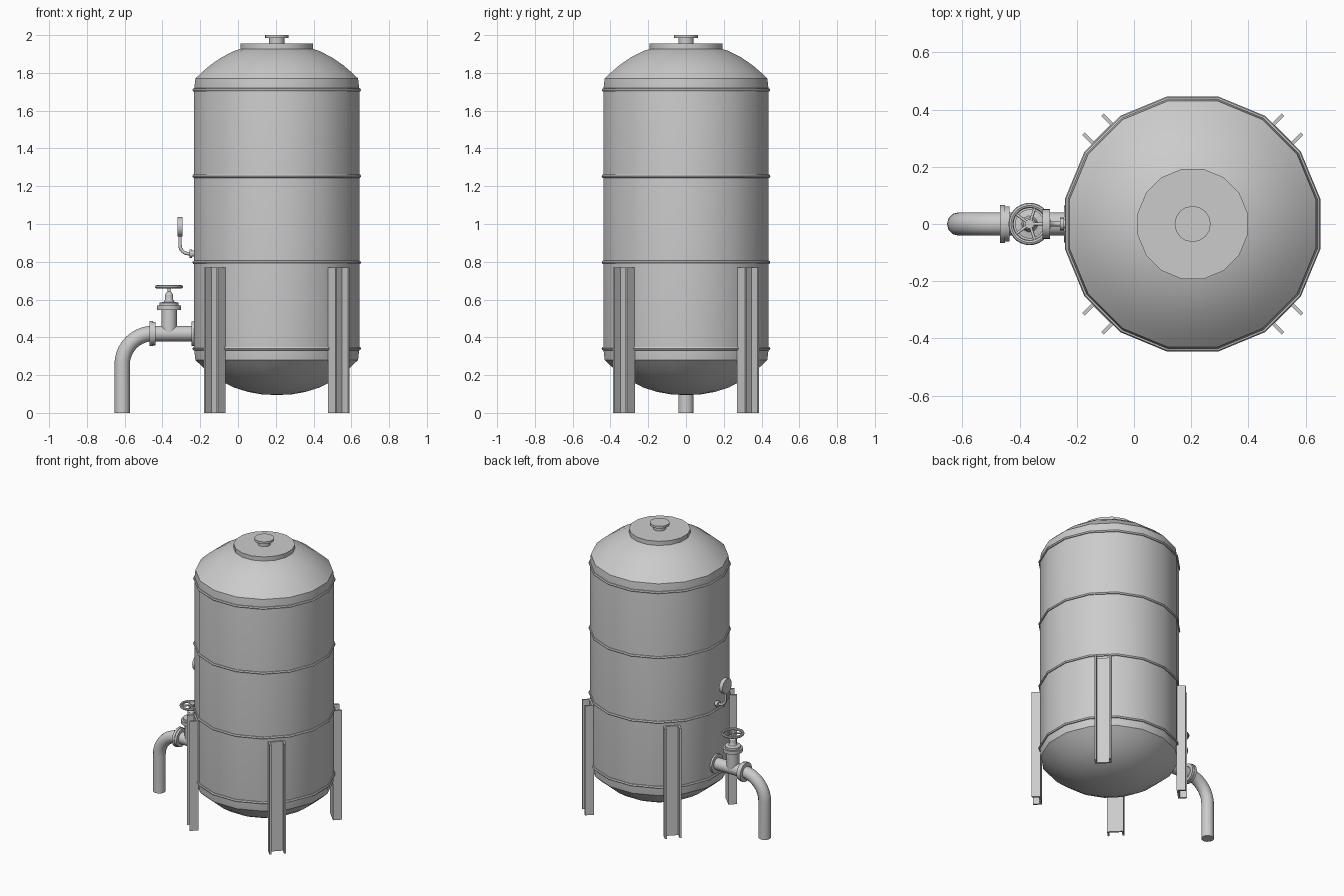
import bpy
import bmesh
from math import pi, sin, cos, radians
from mathutils import Vector, Matrix

if "Cube" in bpy.data.objects:
    bpy.data.objects.remove(bpy.data.objects["Cube"], do_unlink=True)

steel = bpy.data.materials.new("grey_steel")
steel.use_nodes = True
GREY = (0.6, 0.6, 0.6, 1)
steel.diffuse_color = GREY
steel.node_tree.nodes["Principled BSDF"].inputs["Base Color"].default_value = GREY

CX = 0.205          # tank axis
SIDES = 16
HALF = pi / SIDES
R = 0.446           # shell corner radius
PIPE_Z = 0.42
VALVE_X = -0.365


def finish(ob):
    """Give the part its material and smooth shading with sharp edges."""
    ob.data.materials.clear()
    ob.data.materials.append(steel)
    bpy.ops.object.select_all(action="DESELECT")
    ob.select_set(True)
    bpy.context.view_layer.objects.active = ob
    bpy.ops.object.shade_smooth_by_angle(angle=radians(32))
    return ob


def from_bmesh(name, bm):
    bmesh.ops.recalc_face_normals(bm, faces=bm.faces)
    mesh = bpy.data.meshes.new(name)
    bm.to_mesh(mesh)
    bm.free()
    ob = bpy.data.objects.new(name, mesh)
    bpy.context.collection.objects.link(ob)
    return finish(ob)


def lathe(name, profile, origin, sides=24, axis=(0, 0, 1), turn=0.0, closed=False):
    """Spin (radius, height) points around an axis; open profiles get end caps."""
    bm = bmesh.new()
    rings = []
    for r, h in profile:
        rings.append([bm.verts.new((r * cos(turn + 2 * pi * i / sides),
                                    r * sin(turn + 2 * pi * i / sides), h))
                      for i in range(sides)])
    pairs = list(zip(rings, rings[1:]))
    if closed:
        pairs.append((rings[-1], rings[0]))
    else:
        bm.faces.new(rings[0])
        bm.faces.new(rings[-1])
    for a, b in pairs:
        for i in range(sides):
            j = (i + 1) % sides
            bm.faces.new((a[i], a[j], b[j], b[i]))
    rot = Vector((0, 0, 1)).rotation_difference(Vector(axis)).to_matrix().to_4x4()
    bm.transform(Matrix.Translation(origin) @ rot)
    return from_bmesh(name, bm)


def disc(name, r, start, length, axis=(0, 0, 1), sides=24, turn=0.0):
    return lathe(name, [(r, 0), (r, length)], start, sides, axis, turn)


def tube(name, points, r):
    """Round bar along a path."""
    curve = bpy.data.curves.new(name, "CURVE")
    curve.dimensions = "3D"
    curve.bevel_depth = r
    curve.bevel_resolution = 4
    curve.use_fill_caps = True
    line = curve.splines.new("POLY")
    line.points.add(len(points) - 1)
    for p, co in zip(line.points, points):
        p.co = (*co, 1)
    ob = bpy.data.objects.new(name, curve)
    bpy.context.collection.objects.link(ob)
    bpy.ops.object.select_all(action="DESELECT")
    ob.select_set(True)
    bpy.context.view_layer.objects.active = ob
    bpy.ops.object.convert(target="MESH")
    return finish(bpy.context.view_layer.objects.active)


def bend(cx, cz, r, a0, a1, steps=10):
    """Arc points in the xz plane."""
    angles = [radians(a0 + (a1 - a0) * i / steps) for i in range(steps + 1)]
    return [(cx + r * cos(a), 0, cz + r * sin(a)) for a in angles]


# Tank shell with matching domed ends
LOW, HIGH = 0.34, 1.71
end = [(R, 0.0), (R * 0.985, 0.06), (0.405, 0.092), (0.36, 0.130), (0.30, 0.171),
       (0.23, 0.206), (0.155, 0.229), (0.08, 0.242), (0.01, 0.245)]
shell = [(r, LOW - h) for r, h in reversed(end)] + [(r, HIGH + h) for r, h in end]
lathe("tank_shell", shell, (CX, 0, 0), SIDES, turn=HALF)

# Weld bands
for i, z in enumerate((LOW, 0.797, 1.253, HIGH)):
    band = [(R - 0.01, -0.01), (R + 0.005, -0.008), (R + 0.009, 0),
            (R + 0.005, 0.008), (R - 0.01, 0.01)]
    lathe(f"weld_band_{i + 1}", band, (CX, 0, z), SIDES, turn=HALF, closed=True)

# Manhole cover and top vent
disc("manhole_cover", 0.196, (CX, 0, 1.92), 0.036, sides=SIDES, turn=HALF)
disc("vent_neck", 0.041, (CX, 0, 1.95), 0.04, sides=16)
disc("vent_cap", 0.063, (CX, 0, 1.984), 0.016, sides=16)

# Four channel legs, open side outwards
u0, u1, w, t = 0.436, 0.493, 0.053, 0.012
channel = [(u0, -w), (u1, -w), (u1, t - w), (u0 + t, t - w),
           (u0 + t, w - t), (u1, w - t), (u1, w), (u0, w)]
for name, angle in (("front_left", -45), ("back_left", 45),
                    ("back_right", 135), ("front_right", 225)):
    bm = bmesh.new()
    base = bm.faces.new([bm.verts.new((u, v, 0)) for u, v in channel])
    new = bmesh.ops.extrude_face_region(bm, geom=[base])["geom"]
    top = [g for g in new if isinstance(g, bmesh.types.BMVert)]
    bmesh.ops.translate(bm, verts=top, vec=(0, 0, 0.77))
    bm.transform(Matrix.Translation((CX, 0, 0)) @ Matrix.Rotation(radians(angle), 4, "Z"))
    from_bmesh(f"{name}_leg", bm)

# Outlet pipe with elbow down to the ground
path = [(-0.2, 0, PIPE_Z)] + bend(-0.45, PIPE_Z - 0.163, 0.163, 90, 180) + [(-0.613, 0, 0)]
tube("outlet_pipe", path, 0.041)
disc("wall_flange", 0.065, (-0.245, 0, PIPE_Z), 0.03, (1, 0, 0))
disc("pipe_flange_inner", 0.062, (-0.451, 0, PIPE_Z), 0.015, (1, 0, 0))
disc("pipe_flange_outer", 0.066, (-0.468, 0, PIPE_Z), 0.017, (1, 0, 0))

# Valve body, bonnet and stem
bonnet = [(0.041, 0.42), (0.041, 0.545), (0.064, 0.545), (0.064, 0.568), (0.051, 0.568),
          (0.051, 0.583), (0.028, 0.588), (0.022, 0.6), (0.022, 0.625), (0.012, 0.64),
          (0.008, 0.642), (0.008, 0.676)]
lathe("valve_body", bonnet, (VALVE_X, 0, 0))

# Handwheel
WZ, WR = 0.667, 0.065
rim = [(WR + 0.009 * cos(a), 0.009 * sin(a)) for a in (2 * pi * i / 8 for i in range(8))]
lathe("handwheel_rim", rim, (VALVE_X, 0, WZ), 28, closed=True)
disc("handwheel_hub", 0.016, (VALVE_X, 0, WZ - 0.008), 0.016, sides=16)
for i in range(5):
    a = 2 * pi * i / 5
    tube(f"handwheel_spoke_{i + 1}",
         [(VALVE_X, 0, WZ), (VALVE_X + WR * cos(a), WR * sin(a), WZ)], 0.005)

# Pressure gauge on a bent tube
GX = -0.307
tube("gauge_tube", [(GX, 0, 0.95)] + bend(GX + 0.045, 0.888, 0.045, 180, 270, 8)
     + [(-0.22, 0, 0.843)], 0.009)
disc("gauge_fitting", 0.022, (-0.258, 0, 0.843), 0.014, (1, 0, 0), 16)
disc("gauge_wall_boss", 0.016, (-0.246, 0, 0.843), 0.03, (1, 0, 0), 16)
disc("gauge_dial", 0.052, (GX - 0.013, 0, 0.985), 0.026, (1, 0, 0))
